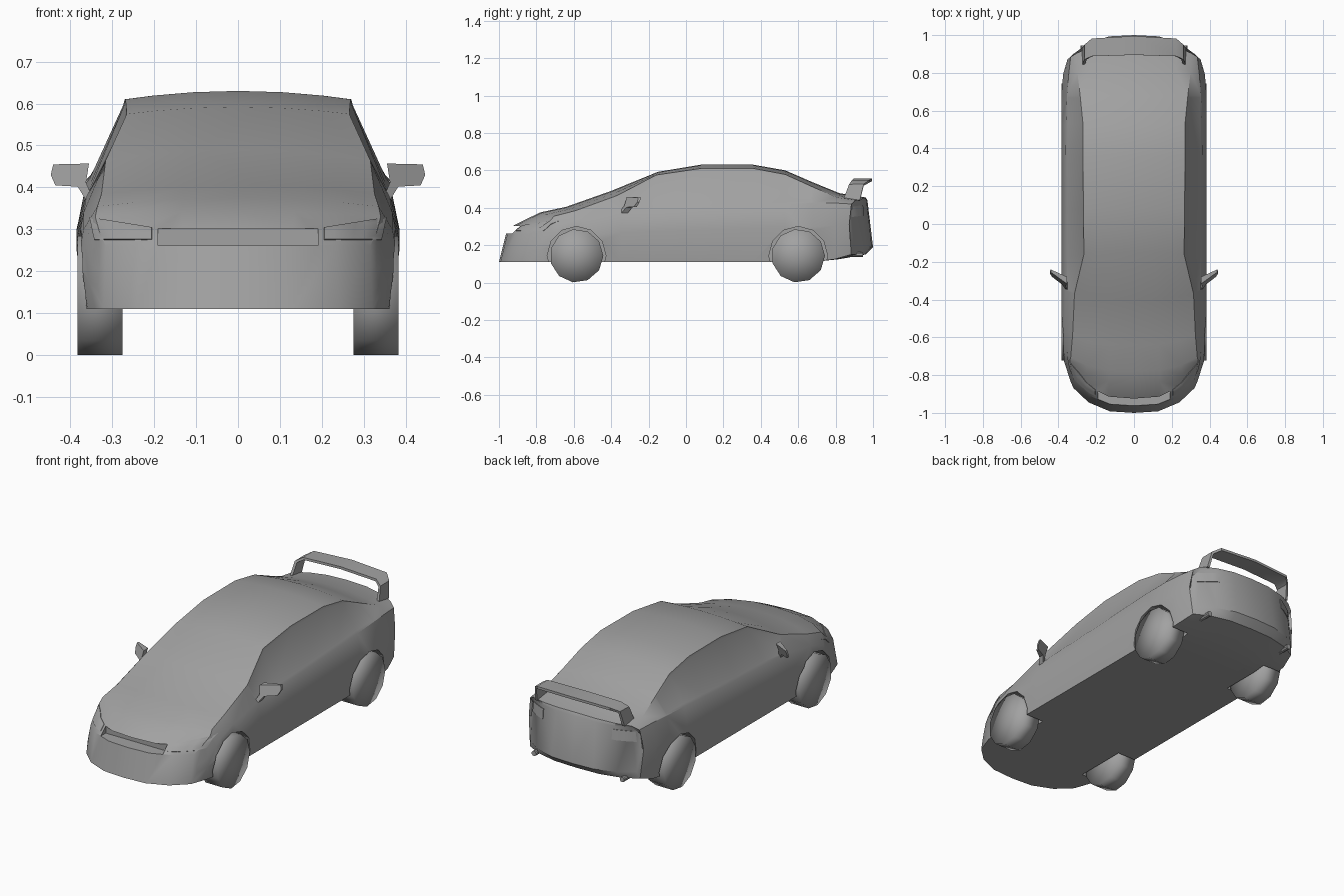
import bpy, bmesh, math
from mathutils import Matrix

if "Cube" in bpy.data.objects:
    bpy.data.objects.remove(bpy.data.objects["Cube"])

paint = bpy.data.materials.new("mid_grey")
paint.use_nodes = True
grey = (0.36, 0.36, 0.36, 1)
paint.diffuse_color = grey
paint.node_tree.nodes["Principled BSDF"].inputs["Base Color"].default_value = grey


def make(name, verts, faces):
    """Mesh object from points and faces, normals pointing outwards."""
    mesh = bpy.data.meshes.new(name)
    mesh.from_pydata(verts, [], faces)
    bm = bmesh.new()
    bm.from_mesh(mesh)
    bmesh.ops.recalc_face_normals(bm, faces=bm.faces)
    bm.to_mesh(mesh)
    bm.free()
    mesh.materials.append(paint)
    obj = bpy.data.objects.new(name, mesh)
    bpy.context.collection.objects.link(obj)
    return obj


def modify(obj, kind, **settings):
    mod = obj.modifiers.new(kind.title(), kind)
    for key, value in settings.items():
        setattr(mod, key, value)


def mirror(obj):
    modify(obj, "MIRROR", use_clip=True, merge_threshold=0.0005)


def bake(obj, angle=30):
    """Apply the modifiers and smooth all but the sharp edges."""
    deps = bpy.context.evaluated_depsgraph_get()
    mesh = bpy.data.meshes.new_from_object(obj.evaluated_get(deps))
    obj.modifiers.clear()
    obj.data = mesh
    bpy.ops.object.select_all(action="DESELECT")
    obj.select_set(True)
    bpy.context.view_layer.objects.active = obj
    bpy.ops.object.shade_smooth_by_angle(angle=math.radians(angle))


def cylinder(name, x, y, z, radius, depth, sides, axis="Y", spin=0.0):
    """Cylinder with fan caps, lying along x (turned about Y) or y (about X)."""
    obj = make(name, [], [])
    bm = bmesh.new()
    bmesh.ops.create_cone(bm, cap_ends=True, cap_tris=True, segments=sides,
                          radius1=radius, radius2=radius, depth=depth,
                          matrix=Matrix.Translation((x, y, z))
                          @ Matrix.Rotation(math.pi / 2, 4, axis)
                          @ Matrix.Rotation(spin, 4, "Z"))
    bm.to_mesh(obj.data)
    bm.free()
    return obj


# Body stations: y, floor, belt, roof edge and top heights,
# side, belt and roof edge half widths, plan curvature, lean
stations = [
    (-1.0, .11, .20, .26, .265, .335, .33, .315, 4, .25),
    (-.97, .11, .22, .295, .305, .355, .35, .33, 4, .25),
    (-.90, .11, .27, .33, .345, .372, .365, .34, 3, .25),
    (-.78, .11, .30, .355, .375, .382, .368, .335, 2, 0),
    (-.64, .11, .34, .385, .405, .385, .368, .325, 1.5, 0),
    (-.40, .11, .375, .465, .49, .385, .362, .315, 1, 0),
    (-.15, .11, .385, .575, .592, .385, .362, .265, -.5, 0),
    (.08, .11, .395, .61, .63, .385, .362, .268, 0, 0),
    (.36, .11, .41, .61, .63, .385, .362, .27, 0, 0),
    (.53, .11, .42, .578, .60, .385, .36, .27, 0, 0),
    (.68, .11, .425, .51, .535, .385, .355, .285, 0, 0),
    (.82, .125, .425, .455, .478, .375, .345, .30, -.5, 0),
    (.96, .15, .42, .44, .455, .352, .335, .30, -2, 0),
    (1.0, .19, .39, .425, .44, .34, .33, .295, -3, -.12),
]
fractions = (0, .4, .75, 1)
verts, faces = [], []
for y, floor, belt, edge, top, w_side, w_belt, w_edge, bow, lean in stations:
    ring = [(f * (w_side - .015), floor) for f in fractions]
    ring += [(w_side, floor + .6 * (belt - floor)), (w_belt, belt)]
    ring += [(f * w_edge, top + (edge - top) * f * f) for f in reversed(fractions)]
    verts += [(x, y + bow * x ** 3 + lean * (z - floor), z) for x, z in ring]

n = 10
for i in range(len(stations) - 1):
    for j in range(n - 1):
        a = i * n + j
        faces.append((a, a + 1, a + n + 1, a + n))
# Nose and tail panels
for s in (0, (len(stations) - 1) * n):
    faces += [(s + k, s + k + 1, s + 8 - k, s + 9 - k) for k in range(3)]
    faces.append((s + 3, s + 4, s + 5, s + 6))
body = make("body", verts, faces)

# Slightly recessed side windows
bm = bmesh.new()
bm.from_mesh(body.data)
windows = []
for f in bm.faces:
    c = f.calc_center_median()
    if .28 < c.x < .34 and -.3 < c.y < .65 and c.z > .42:
        windows.append(f)
bmesh.ops.inset_region(bm, faces=windows, thickness=.014, depth=-.003)
bm.to_mesh(body.data)
bm.free()
mirror(body)

# Wheel arches and grille opening
cutters = []
axles = {"front": -.585, "rear": .6}
for y in axles.values():
    for side in (-1, 1):
        cutters.append(cylinder("arch_cutter", side * .385, y, .143, .157, .25, 12))
box = [(x, y, z) for x in (-.19, .19) for y in (-1.2, -.885) for z in (.262, .302)]
cutters.append(make("grille_cutter", box, [
    (0, 1, 3, 2), (4, 5, 7, 6), (0, 1, 5, 4), (2, 3, 7, 6), (0, 2, 6, 4), (1, 3, 7, 5)]))
for cutter in cutters:
    cutter.hide_render = True
    modify(body, "BOOLEAN", object=cutter, operation="DIFFERENCE", solver="EXACT")
bake(body)
for cutter in cutters:
    bpy.data.objects.remove(cutter)

# Wheels
for end, y in axles.items():
    for side, word in ((-1, "right"), (1, "left")):
        wheel = cylinder(f"{end}_{word}_wheel", side * .329, y, .143, .143, .107, 11)
        for face in wheel.data.polygons:
            face.use_smooth = True


def lamp(name, inner_low, outer_low, outer_high, inner_high, start, steps=6):
    """Thin plate laid onto the body, given by its corners in x and z."""
    points, quads = [], []
    for i in range(steps + 1):
        u = i / steps
        for j in range(steps + 1):
            v = j / steps
            low = [a + (b - a) * u for a, b in zip(inner_low, outer_low)]
            high = [a + (b - a) * u for a, b in zip(inner_high, outer_high)]
            x, z = (a + (b - a) * v for a, b in zip(low, high))
            points.append((x, start, z))
            if i < steps and j < steps:
                a = i * (steps + 1) + j
                quads.append((a, a + 1, a + steps + 2, a + steps + 1))
    obj = make(name, points, quads)
    modify(obj, "SHRINKWRAP", target=body, wrap_method="PROJECT", use_project_y=True,
           use_positive_direction=start < 0, use_negative_direction=start > 0)
    modify(obj, "SOLIDIFY", thickness=.006, offset=0)
    mirror(obj)
    bake(obj)


lamp("headlights", (.205, .275), (.34, .275), (.352, .328), (.205, .303), -1.3)
lamp("tail_lamps", (.21, .36), (.318, .35), (.31, .405), (.21, .415), 1.3)

# Door mirrors, swept back towards the tip
outline = [(.345, .372), (.362, .37), (.382, .402), (.435, .405),
           (.446, .43), (.44, .455), (.355, .457), (.362, .412)]
m = len(outline)
verts = []
for half in (-.016, .016):
    verts += [(x, -.31 + .6 * (x - .36) + .4 * (z - .42) + half * (1.6 - 12 * (x - .36)) * .7, z)
              for x, z in outline]
faces = [tuple(range(m)), tuple(range(m, 2 * m))]
faces += [(k, (k + 1) % m, m + (k + 1) % m, m + k) for k in range(m)]
door_mirrors = make("door_mirrors", verts, faces)
mirror(door_mirrors)
bake(door_mirrors)

# Rear spoiler: x, z, front y, back y from post foot to centre
path = [(.268, .44, .84, .93), (.256, .522, .872, .95),
        (.222, .542, .888, .982), (0, .548, .895, .995)]
verts = [(x, y, z) for x, z, front, back in path for y in (front, back)]
faces = [(k, k + 1, k + 3, k + 2) for k in (0, 2, 4)]
spoiler = make("rear_spoiler", verts, faces)
mirror(spoiler)
modify(spoiler, "SOLIDIFY", thickness=.014, offset=0)
bake(spoiler)

# Exhaust pipes
for side, word in ((-1, "right"), (1, "left")):
    pipe = cylinder(f"{word}_exhaust", side * .27, .905, .15, .014, .08, 10, "X")
    bake(pipe)
